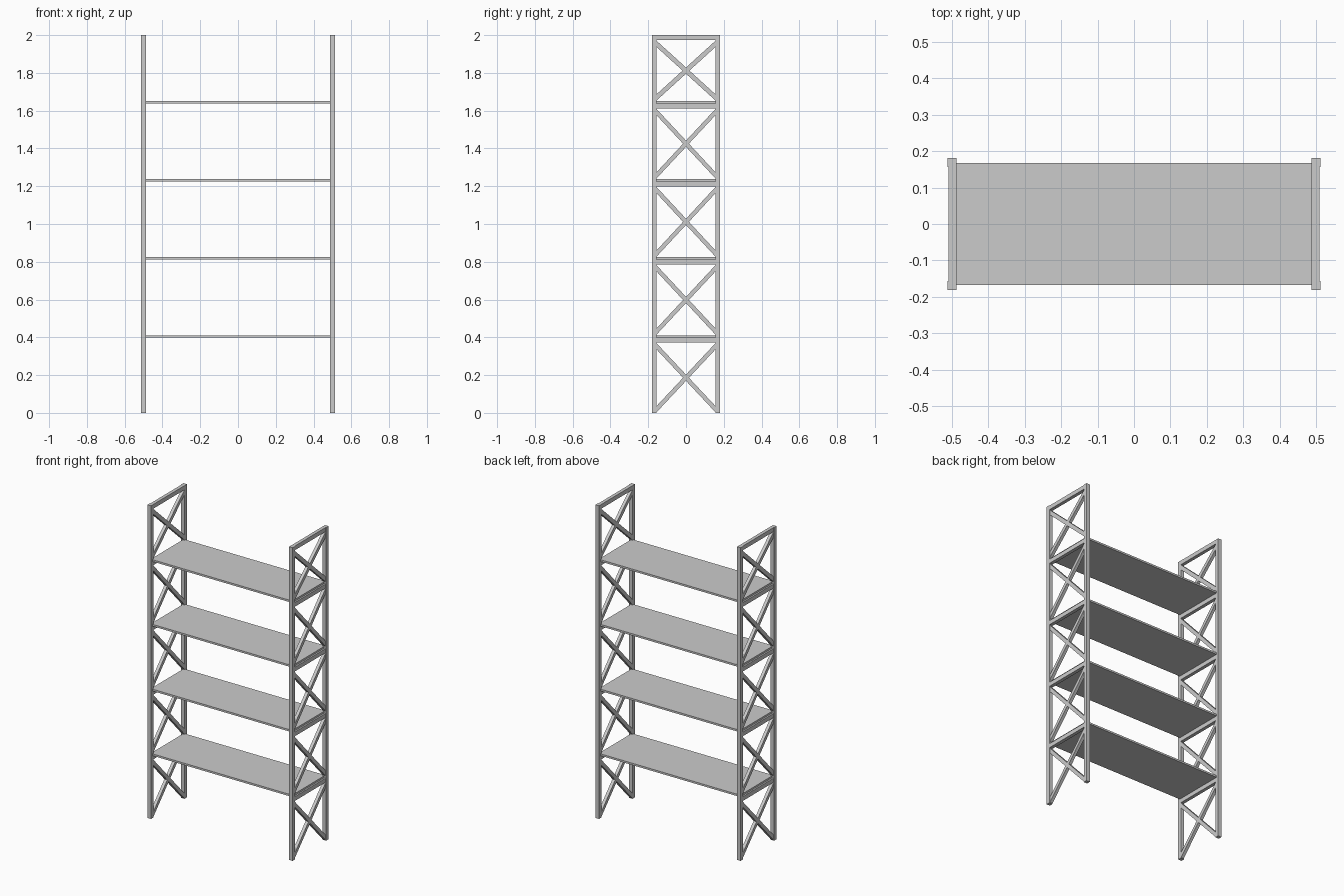
import bpy, bmesh

if "Cube" in bpy.data.objects:
    bpy.data.objects.remove(bpy.data.objects["Cube"])

SHELF_TOPS = [0.411, 0.824, 1.238, 1.651]
SHELF_T, RAIL_H = 0.012, 0.027
X_IN, X_POST, X_RAIL = 0.488, 0.513, 0.51
Y_IN, Y_OUT = 0.156, 0.181


def prism(name, profile, x0, x1):
    """Extrude a closed (y, z) profile from x0 to x1."""
    bm = bmesh.new()
    face = bm.faces.new([bm.verts.new((x0, y, z)) for y, z in profile])
    res = bmesh.ops.extrude_face_region(bm, geom=[face])
    verts = [e for e in res["geom"] if isinstance(e, bmesh.types.BMVert)]
    bmesh.ops.translate(bm, vec=(x1 - x0, 0, 0), verts=verts)
    bmesh.ops.recalc_face_normals(bm, faces=bm.faces)
    mesh = bpy.data.meshes.new(name)
    bm.to_mesh(mesh)
    bm.free()
    obj = bpy.data.objects.new(name, mesh)
    bpy.context.collection.objects.link(obj)
    return obj


def box(name, x0, x1, y0, y1, z0, z1):
    return prism(name, [(y0, z0), (y1, z0), (y1, z1), (y0, z1)], x0, x1)


def brace(name, x0, x1, z0, z1, s):
    """Diagonal bar with vertical ends meeting the posts."""
    y, v = Y_IN + 0.002, 0.033
    prof = [(-y * s, z0), (y * s, z1 - v), (y * s, z1), (-y * s, z0 + v)]
    return prism(name, prof, x0, x1)


# Shelves resting on the rails
for i, z in enumerate(SHELF_TOPS):
    box(f"shelf_{i}", -0.5, 0.5, -0.167, 0.167, z - SHELF_T, z)

# Bays between horizontal rails
bottoms = [0.0] + SHELF_TOPS
rail_tops = [z - SHELF_T for z in SHELF_TOPS] + [2.0]

for side, s in (("left", -1), ("right", 1)):
    xi, xp, xr = s * X_IN, s * X_POST, s * X_RAIL
    # Upright posts
    box(f"{side}_front_post", xi, xp, -Y_OUT, -Y_IN, 0, 2)
    box(f"{side}_back_post", xi, xp, Y_IN, Y_OUT, 0, 2)
    for i, (z0, zt) in enumerate(zip(bottoms, rail_tops)):
        # Side rail and cross braces of each bay
        box(f"{side}_rail_{i}", xi, xr, -Y_IN, Y_IN, zt - RAIL_H, zt)
        z1 = zt - RAIL_H
        for j, d in enumerate((1, -1)):
            brace(f"{side}_brace_{i}_{j}", s * 0.489, s * 0.509, z0 + 0.001, z1 - 0.001, d)
